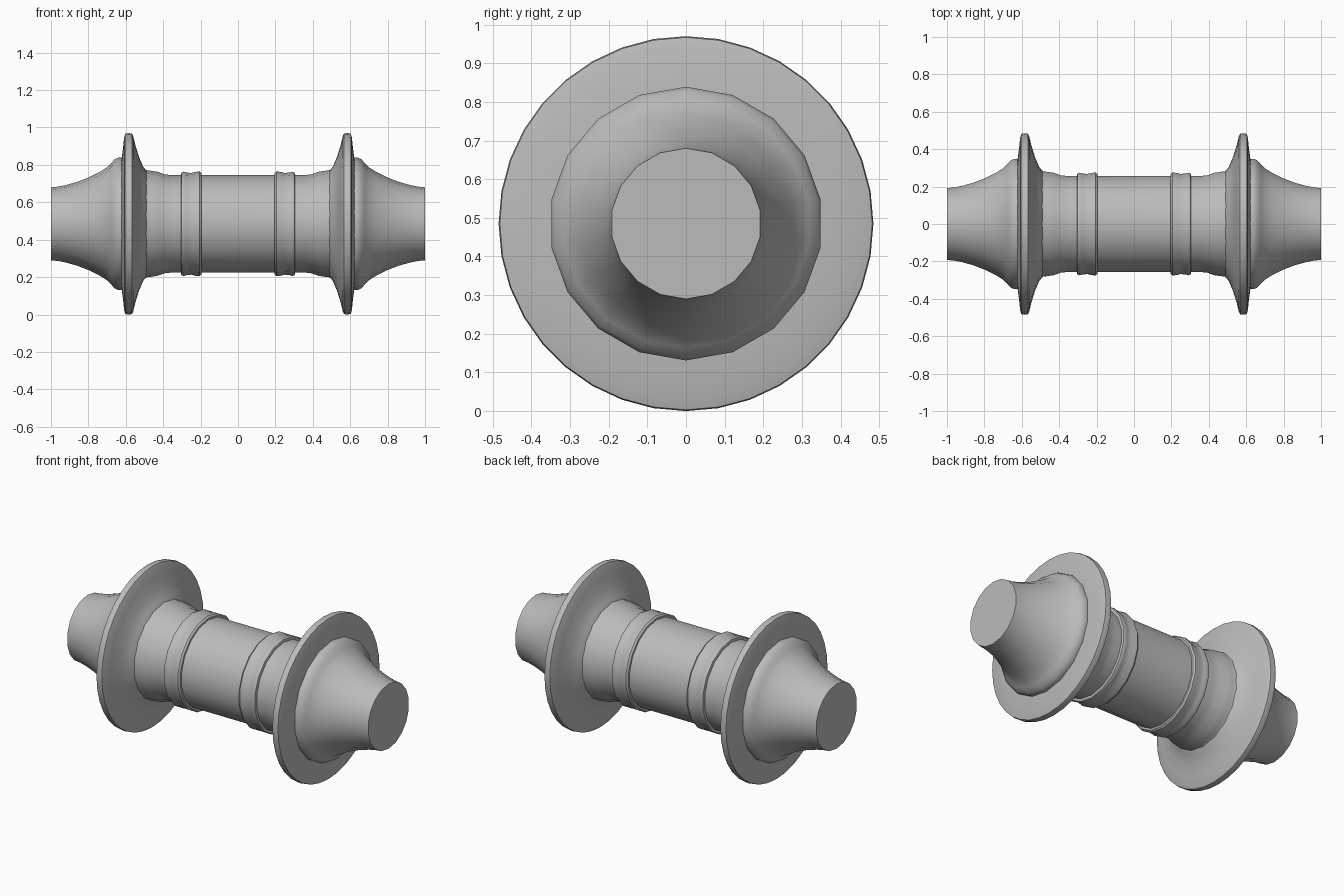
import bpy, bmesh, math

cube = bpy.data.objects.get("Cube")
if cube:
    bpy.data.objects.remove(cube, do_unlink=True)

AXIS_Z = 0.485

metal = bpy.data.materials.new("plain_grey")
metal.use_nodes = True
grey = (0.5, 0.5, 0.5, 1.0)
metal.diffuse_color = grey
metal.node_tree.nodes["Principled BSDF"].inputs["Base Color"].default_value = grey


def lathe(name, profile, sides, closed=False):
    """Turn (x, radius) points around the long axis."""
    bm = bmesh.new()
    rings = []
    for x, r in profile:
        angles = [2 * math.pi * i / sides for i in range(sides)]
        rings.append([bm.verts.new((x, r * math.sin(a), AXIS_Z + r * math.cos(a)))
                      for a in angles])
    pairs = list(zip(rings, rings[1:]))
    if closed:
        pairs.append((rings[-1], rings[0]))
    else:
        bm.faces.new(rings[0])
        bm.faces.new(rings[-1])
    for a, b in pairs:
        for i in range(sides):
            j = (i + 1) % sides
            bm.faces.new((a[i], a[j], b[j], b[i]))
    bmesh.ops.recalc_face_normals(bm, faces=bm.faces)
    mesh = bpy.data.meshes.new(name)
    bm.to_mesh(mesh)
    bm.free()
    mesh.materials.append(metal)
    obj = bpy.data.objects.new(name, mesh)
    bpy.context.collection.objects.link(obj)
    bpy.ops.object.select_all(action="DESELECT")
    obj.select_set(True)
    bpy.context.view_layer.objects.active = obj
    bpy.ops.object.shade_smooth_by_angle(angle=math.radians(40))
    return obj


# Spindle body: centre tube, shoulders, collars and tapered ends
half = [(0.35, 0.26), (0.39, 0.264), (0.43, 0.278), (0.47, 0.284), (0.50, 0.288),
        (0.56, 0.33), (0.61, 0.354), (0.64, 0.354), (0.66, 0.345), (0.68, 0.322),
        (0.70, 0.302), (0.74, 0.277), (0.80, 0.247), (0.86, 0.224), (0.92, 0.207),
        (0.96, 0.199), (1.0, 0.195)]
lathe("spindle_body", [(-x, r) for x, r in reversed(half)] + half, 18)

# Flared flange discs and raised bands, one of each per side
flange = [(0.48, 0.25), (0.49, 0.285), (0.507, 0.305), (0.53, 0.36), (0.55, 0.425),
          (0.56, 0.468), (0.567, 0.483), (0.585, 0.485), (0.603, 0.482),
          (0.609, 0.46), (0.614, 0.41), (0.622, 0.35), (0.622, 0.25)]
band = [(0.195, 0.25), (0.195, 0.271), (0.205, 0.279), (0.225, 0.278), (0.25, 0.272),
        (0.275, 0.274), (0.29, 0.279), (0.302, 0.275), (0.305, 0.265), (0.305, 0.25)]
for side, s in (("left", 1), ("right", -1)):
    lathe(side + "_flange", [(s * x, r) for x, r in flange], 36, closed=True)
    lathe(side + "_band", [(s * x, r) for x, r in band], 18, closed=True)
